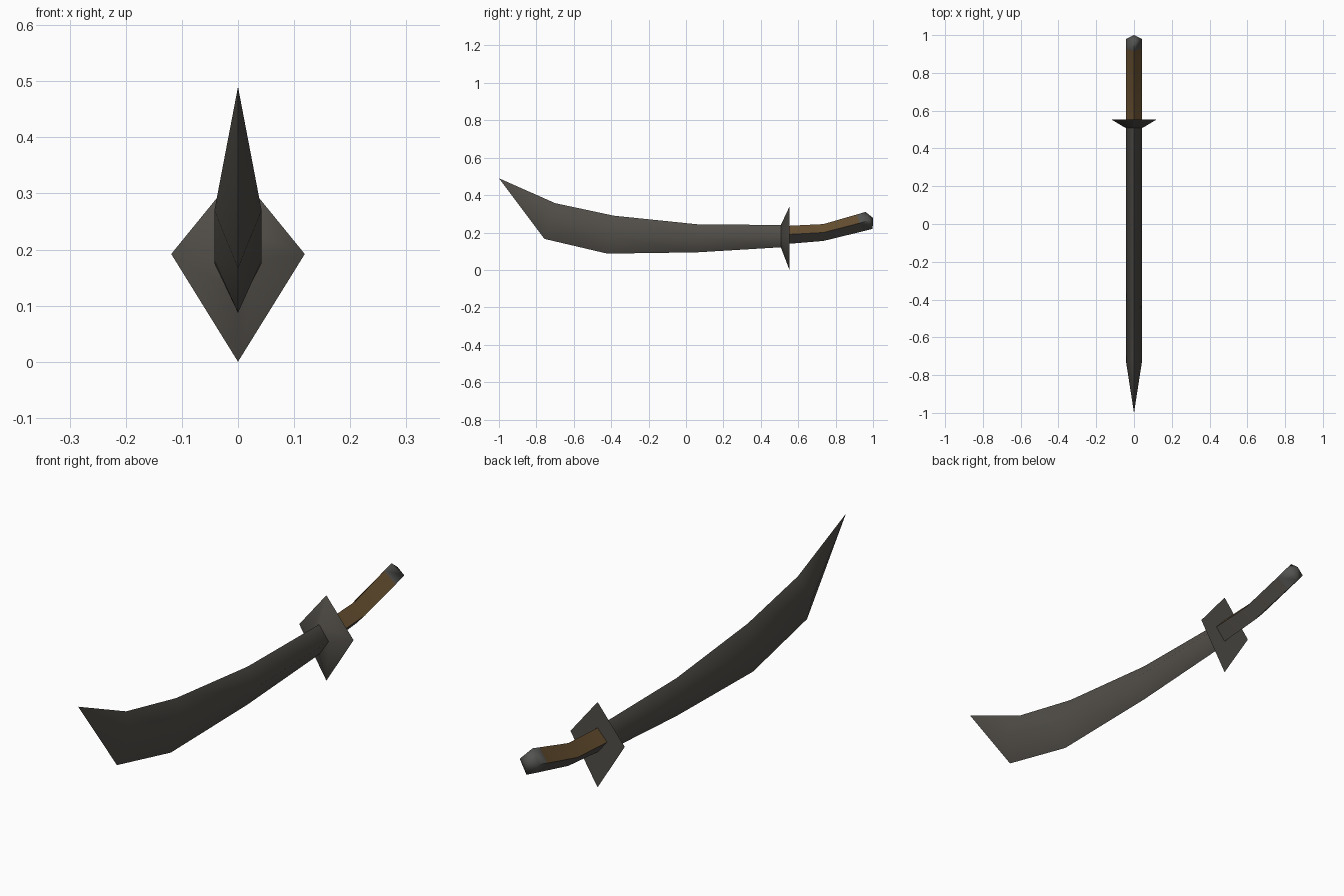
import bpy, bmesh, math

if "Cube" in bpy.data.objects:
    bpy.data.objects.remove(bpy.data.objects["Cube"])


def material(name, rgb):
    m = bpy.data.materials.new(name)
    m.diffuse_color = (*rgb, 1)
    m.use_nodes = True
    m.node_tree.nodes["Principled BSDF"].inputs["Base Color"].default_value = m.diffuse_color
    return m


steel = material("dark_steel", (0.085, 0.078, 0.067))
leather = material("brown_grip", (0.125, 0.073, 0.028))
cap_grey = material("pommel_grey", (0.085, 0.085, 0.08))


def loft(name, sections, mats, start=None, end=None, upper_index=0):
    """Loft diamond sections (half width, top yz, side yz, bottom yz), closed by optional apexes."""
    bm = bmesh.new()
    rings = []
    for w, t, s, b in sections:
        rings.append([bm.verts.new(p) for p in
                      ((0, *t), (w, *s), (0, *b), (-w, *s))])
    for a, b in zip(rings, rings[1:]):
        for i in range(4):
            j = (i + 1) % 4
            f = bm.faces.new((a[i], a[j], b[j], b[i]))
            if i in (0, 3):            # upper side of the diamond
                f.material_index = upper_index
    for ring, apex in ((rings[0], start), (rings[-1], end)):
        if apex:
            tip = bm.verts.new((0, *apex))
            for i in range(4):
                bm.faces.new((ring[i], ring[(i + 1) % 4], tip))
        else:
            bm.faces.new(ring)
    bmesh.ops.recalc_face_normals(bm, faces=bm.faces)
    me = bpy.data.meshes.new(name)
    bm.to_mesh(me)
    bm.free()
    ob = bpy.data.objects.new(name, me)
    bpy.context.collection.objects.link(ob)
    for m in mats:
        me.materials.append(m)
    bpy.context.view_layer.objects.active = ob
    ob.select_set(True)
    bpy.ops.object.shade_smooth_by_angle(angle=math.radians(75))
    ob.select_set(False)
    return ob


W = 0.042

# Curved blade, widening toward the swept-up point
loft("blade", [
    (W, (-0.70, 0.357), (-0.73, 0.27), (-0.757, 0.166)),
    (W, (-0.387, 0.29), (-0.405, 0.18), (-0.42, 0.087)),
    (W, (0.06, 0.244), (0.06, 0.175), (0.06, 0.094)),
    (W, (0.507, 0.24), (0.507, 0.183), (0.507, 0.121)),
], [steel], start=(-1.0, 0.49))

# Guard flaring from the blade to a wide diamond
loft("guard", [
    (W, (0.507, 0.24), (0.507, 0.183), (0.507, 0.121)),
    (0.119, (0.553, 0.338), (0.553, 0.192), (0.553, 0.0)),
], [steel])

# Bent grip: brown upper faces, grey underside
loft("grip", [
    (W, (0.553, 0.236), (0.553, 0.19), (0.553, 0.14)),
    (W, (0.735, 0.245), (0.735, 0.2), (0.735, 0.155)),
    (W, (0.915, 0.297), (0.927, 0.25), (0.94, 0.205)),
], [steel, leather], upper_index=1)

# Pommel cap
loft("pommel", [
    (W, (0.915, 0.297), (0.927, 0.25), (0.94, 0.205)),
    (W, (0.96, 0.31), (0.98, 0.265), (0.998, 0.22)),
], [cap_grey], end=(1.0, 0.278))
